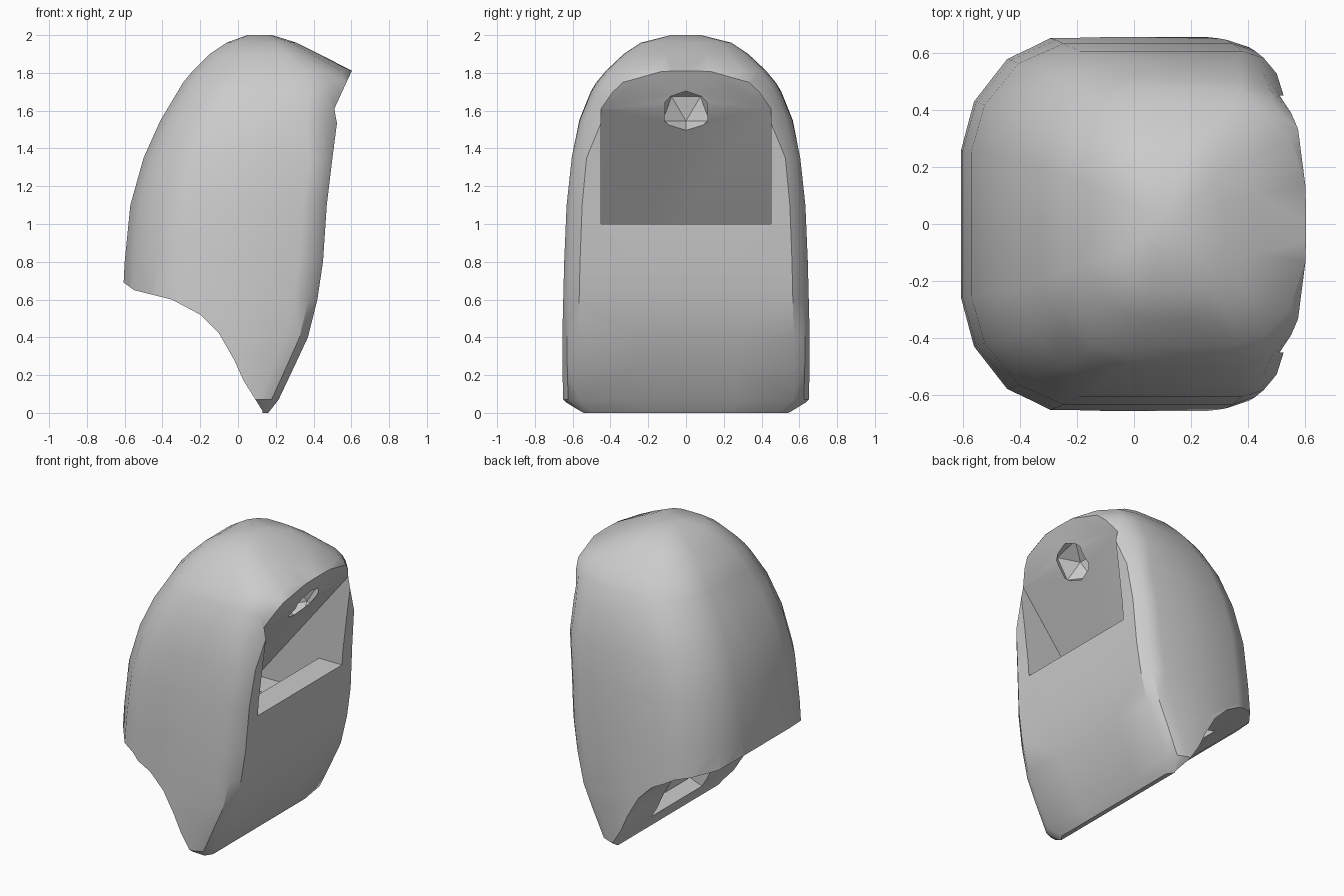
import bpy, bmesh

cube = bpy.data.objects.get("Cube")
if cube:
    bpy.data.objects.remove(cube)

grey = bpy.data.materials.new("plain grey")
grey.use_nodes = True
GREY = (0.6, 0.6, 0.6, 1)
grey.diffuse_color = GREY
grey.node_tree.nodes["Principled BSDF"].inputs["Base Color"].default_value = GREY


def make(name, bm):
    bmesh.ops.recalc_face_normals(bm, faces=bm.faces)
    mesh = bpy.data.meshes.new(name)
    bm.to_mesh(mesh)
    bm.free()
    obj = bpy.data.objects.new(name, mesh)
    mesh.materials.append(grey)
    bpy.context.collection.objects.link(obj)
    return obj


def prism(name, profile, half):
    """Extrude an x-z profile across y."""
    bm = bmesh.new()
    face = bm.faces.new([bm.verts.new((x, -half, z)) for x, z in profile])
    new = bmesh.ops.extrude_face_region(bm, geom=[face])["geom"]
    verts = [v for v in new if isinstance(v, bmesh.types.BMVert)]
    bmesh.ops.translate(bm, verts=verts, vec=(0, 2 * half, 0))
    return make(name, bm)


def cut(target, cutter):
    mod = target.modifiers.new("cut", "BOOLEAN")
    mod.operation = "DIFFERENCE"
    mod.solver = "EXACT"
    mod.object = cutter
    bpy.context.view_layer.objects.active = target
    bpy.ops.object.modifier_apply(modifier=mod.name)
    bpy.data.objects.remove(cutter)


# Half cross-section: rounded back, then a front that goes from square to round
BACK = [(-1, 0), (-1, .4), (-.91, .66), (-.68, .89), (-.38, 1), (.2, 1)]
SQUARE = [(.76, 1), (.91, .96), (1, .87), (1, .4), (1, 0)]
ROUND = [(.42, .99), (.65, .92), (.86, .7), (.985, .31), (1, 0)]


def section(z, back, front, width):
    t = min(max((z - 1.35) / .4, 0), 1)
    nose = [(a + (c - a) * t, b + (d - b) * t)
            for (a, b), (c, d) in zip(SQUARE, ROUND)]
    half = BACK + nose
    outline = half + [(u, -v) for u, v in half[-2:0:-1]]
    mid, depth = (front + back) / 2, (front - back) / 2
    return [(mid + u * depth, v * width, z) for u, v in outline]


# Shell levels: height, back x, front x, half width
LEVELS = [(0, -.61, .16, .57), (.07, -.61, .215, .65), (.25, -.61, .3, .655),
          (.4, -.61, .37, .655), (.6, -.61, .42, .65), (.8, -.6, .45, .645),
          (1.1, -.57, .47, .632), (1.35, -.5, .5, .605), (1.55, -.41, .56, .565),
          (1.7, -.32, .63, .505), (1.75, -.29, .64, .475), (1.81, -.24, .605, .425),
          (1.9, -.15, .43, .33), (1.96, -.06, .31, .24), (2, .05, .18, .08)]
bm = bmesh.new()
rings = [[bm.verts.new(p) for p in section(*level)] for level in LEVELS]
for low, high in zip(rings, rings[1:]):
    for i in range(len(low)):
        j = (i + 1) % len(low)
        bm.faces.new((low[i], low[j], high[j], high[i]))
bm.faces.new(rings[0])
bm.faces.new(rings[-1])
bmesh.ops.triangulate(bm, faces=bm.faces)
shell = make("shell", bm)

# Curved underside
cut(shell, prism("underside_cutter", [
    (-.8, .75), (-.605, .69), (-.55, .65), (-.35, .6), (-.2, .52), (-.1, .42),
    (-.02, .28), (.03, .17), (.13, .01), (.13, -.3), (-.8, -.3)], 1))

# Pocket in the underside
cut(shell, prism("pocket_cutter", [
    (-.42, .3), (.05, .1), (.16, .14), (.2, .78), (-.42, .78)], .27))

# Slanted recess in the front, dropping behind a lip into the pocket
cut(shell, prism("recess_cutter", [
    (.625, 1.86), (.51, 1.61), (-.17, .76), (.27, .76), (.29, 1), (1, 1),
    (1, 1.86)], .45))

# Faceted pit in the slanted recess face
bm = bmesh.new()
bmesh.ops.create_icosphere(bm, subdivisions=1, radius=.145)
bmesh.ops.translate(bm, verts=bm.verts, vec=(.47, 0, 1.61))
cut(shell, make("pit_cutter", bm))

bpy.ops.object.select_all(action="DESELECT")
shell.select_set(True)
bpy.context.view_layer.objects.active = shell
bpy.ops.object.shade_smooth_by_angle(angle=.6)
